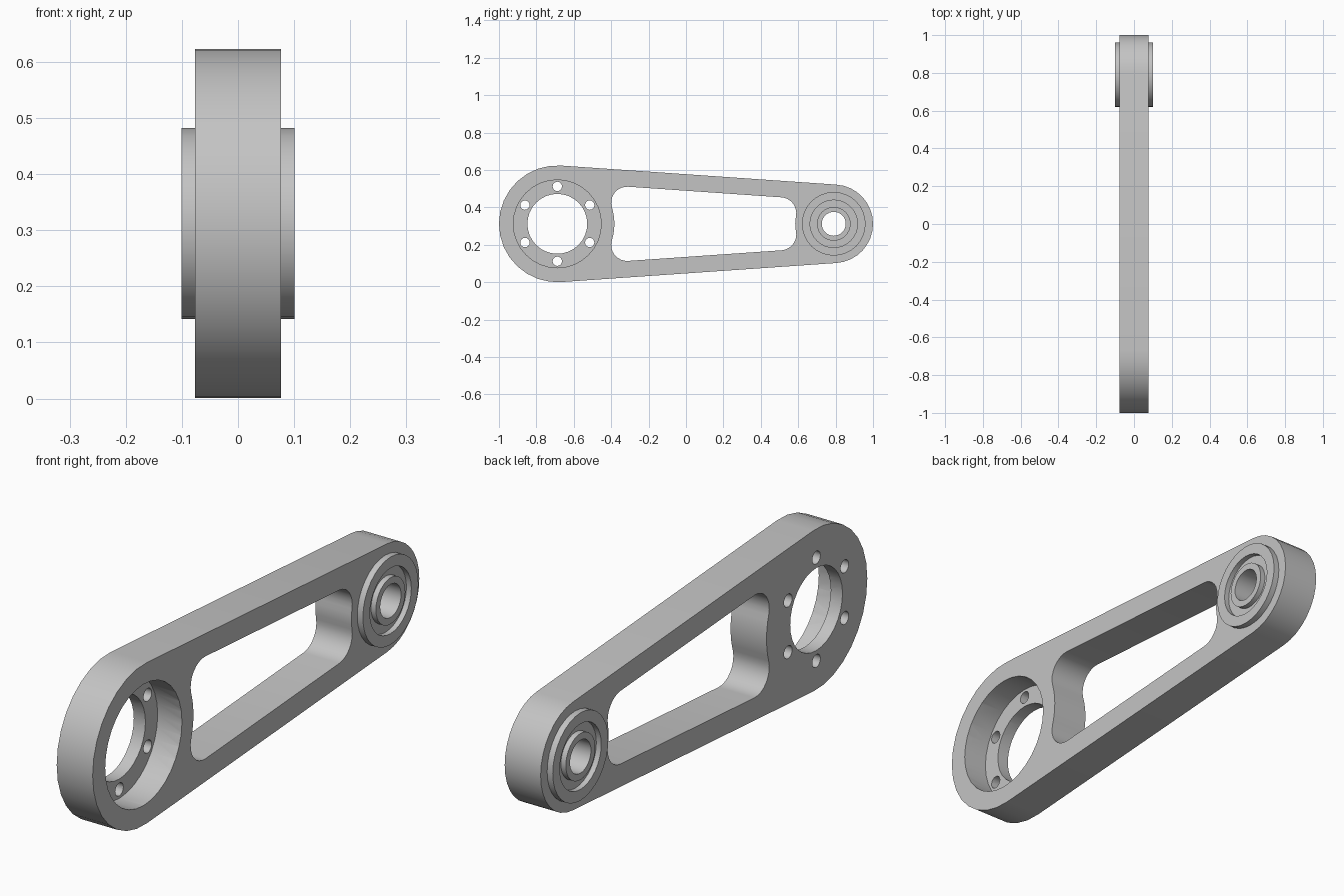
import bpy, bmesh
from math import acos, atan2, cos, pi, sin, sqrt, tau
from mathutils import Matrix, Vector

if "Cube" in bpy.data.objects:
    bpy.data.objects.remove(bpy.data.objects["Cube"])

BIG, SMALL = Vector((-0.688, 0.312)), Vector((0.79, 0.312))   # end centres (y, z)
R_BIG, R_SMALL = 0.312, 0.21
HALF = 0.077                                                  # half body thickness
WALL, FILLET = 0.088, 0.085
SIDES = 32
TO_YZ = Matrix(((0, 0, 1, 0), (1, 0, 0, 0), (0, 1, 0, 0), (0, 0, 0, 1)))

metal = bpy.data.materials.new("grey metal")
metal.use_nodes = True
metal.diffuse_color = (0.55, 0.55, 0.55, 1)
metal.node_tree.nodes["Principled BSDF"].inputs["Base Color"].default_value = metal.diffuse_color


def arc(centre, radius, start, end, steps):
    angles = [start + (end - start) * i / steps for i in range(steps + 1)]
    return [centre + radius * Vector((cos(a), sin(a))) for a in angles]


def circle(centre, radius, sides=SIDES):
    return arc(centre, radius, 0, tau, sides)[:-1]


def angle_of(v):
    return atan2(v.y, v.x)


def add_object(name, mesh):
    obj = bpy.data.objects.new(name, mesh)
    bpy.context.collection.objects.link(obj)
    mesh.materials.clear()
    mesh.materials.append(metal)
    return obj


def activate(obj):
    bpy.ops.object.select_all(action='DESELECT')
    obj.select_set(True)
    bpy.context.view_layer.objects.active = obj


def tidy(mesh):
    bm = bmesh.new()
    bm.from_mesh(mesh)
    bmesh.ops.remove_doubles(bm, verts=bm.verts, dist=1e-5)
    bmesh.ops.recalc_face_normals(bm, faces=bm.faces)
    bm.to_mesh(mesh)
    bm.free()


def plate(name, loops, x_min, x_max):
    """Extrude nested outlines in the y-z plane; inner loops become holes."""
    curve = bpy.data.curves.new(name, 'CURVE')
    curve.dimensions = '2D'
    curve.fill_mode = 'BOTH'
    curve.extrude = (x_max - x_min) / 2
    for loop in loops:
        spline = curve.splines.new('POLY')
        spline.points.add(len(loop) - 1)
        for point, p in zip(spline.points, loop):
            point.co = (p.x, p.y, 0, 1)
        spline.use_cyclic_u = True
    temp = bpy.data.objects.new(name + " outline", curve)
    bpy.context.collection.objects.link(temp)
    graph = bpy.context.evaluated_depsgraph_get()
    mesh = bpy.data.meshes.new_from_object(temp.evaluated_get(graph))
    bpy.data.objects.remove(temp)
    mesh.transform(Matrix.Translation(((x_min + x_max) / 2, 0, 0)) @ TO_YZ)
    tidy(mesh)
    return add_object(name, mesh)


# Outer outline: two end arcs joined by tangent lines
span = (SMALL - BIG).length
tilt = acos((R_BIG - R_SMALL) / span)
outline = arc(BIG, R_BIG, tilt, tau - tilt, 16) + arc(SMALL, R_SMALL, -tilt, tilt, 16)

# Window: parallel to the tangent edges, following the end arcs, filleted corners
normal = Vector((cos(tilt), sin(tilt)))
along = Vector((sin(tilt), -cos(tilt)))


def corner(radius, end_radius, side):
    across = radius - WALL - FILLET
    reach = sqrt((end_radius + FILLET) ** 2 - across ** 2)
    return across * normal + side * reach * along


IN_BIG, IN_SMALL = 0.305, 0.206
c1 = corner(R_BIG, IN_BIG, 1)
c2 = corner(R_SMALL, IN_SMALL, -1)
upper = arc(BIG, IN_BIG, 0, angle_of(c1), 4)
upper += arc(BIG + c1, FILLET, angle_of(c1) + pi, tilt, 8)[1:]
upper += arc(SMALL + c2, FILLET, tilt, angle_of(-c2), 8)
upper += arc(SMALL, IN_SMALL, angle_of(c2), pi, 2)[1:]
lower = [Vector((p.x, 2 * BIG.y - p.y)) for p in reversed(upper[1:-1])]

# Arm body with bore, bolt holes and bearing seat
bolts = [circle(p, 0.025, 16) for p in arc(BIG, 0.2, pi / 6, pi / 6 + tau, 6)[:-1]]
loops = [outline, upper + lower, circle(BIG, 0.16), circle(SMALL, 0.15)] + bolts
body = plate("arm_body", loops, -HALF, HALF)

# Counterbore on the left face leaves a thin bolt flange
cutter = plate("counterbore_cutter", [circle(BIG, 0.235)], -0.027, 0.2)
cutter.hide_render = True
cut = body.modifiers.new("counterbore", 'BOOLEAN')
cut.operation = 'DIFFERENCE'
cut.solver = 'EXACT'
cut.object = cutter
activate(body)
bpy.ops.object.modifier_apply(modifier=cut.name)
bpy.data.objects.remove(cutter)

# Bearing: revolved ring section with a groove on both faces
FACE, GROOVE = 0.101, 0.08
side = [(0.064, FACE), (0.09, FACE), (0.09, GROOVE), (0.127, GROOVE),
        (0.127, FACE), (0.17, FACE), (0.17, HALF), (0.15, HALF)]
section = side + [(r, -x) for r, x in reversed(side)]
bm = bmesh.new()
rings = []
for i in range(SIDES):
    a = tau * i / SIDES
    rings.append([bm.verts.new((x, SMALL.x + r * cos(a), SMALL.y + r * sin(a)))
                  for r, x in section])
for i in range(SIDES):
    this, after = rings[i - 1], rings[i]
    for j in range(len(section)):
        bm.faces.new((this[j - 1], this[j], after[j], after[j - 1]))
bmesh.ops.recalc_face_normals(bm, faces=bm.faces)
ring_mesh = bpy.data.meshes.new("bearing")
bm.to_mesh(ring_mesh)
bm.free()
bearing = add_object("bearing", ring_mesh)

for obj in (body, bearing):
    activate(obj)
    bpy.ops.object.shade_smooth_by_angle(angle=pi / 6)
